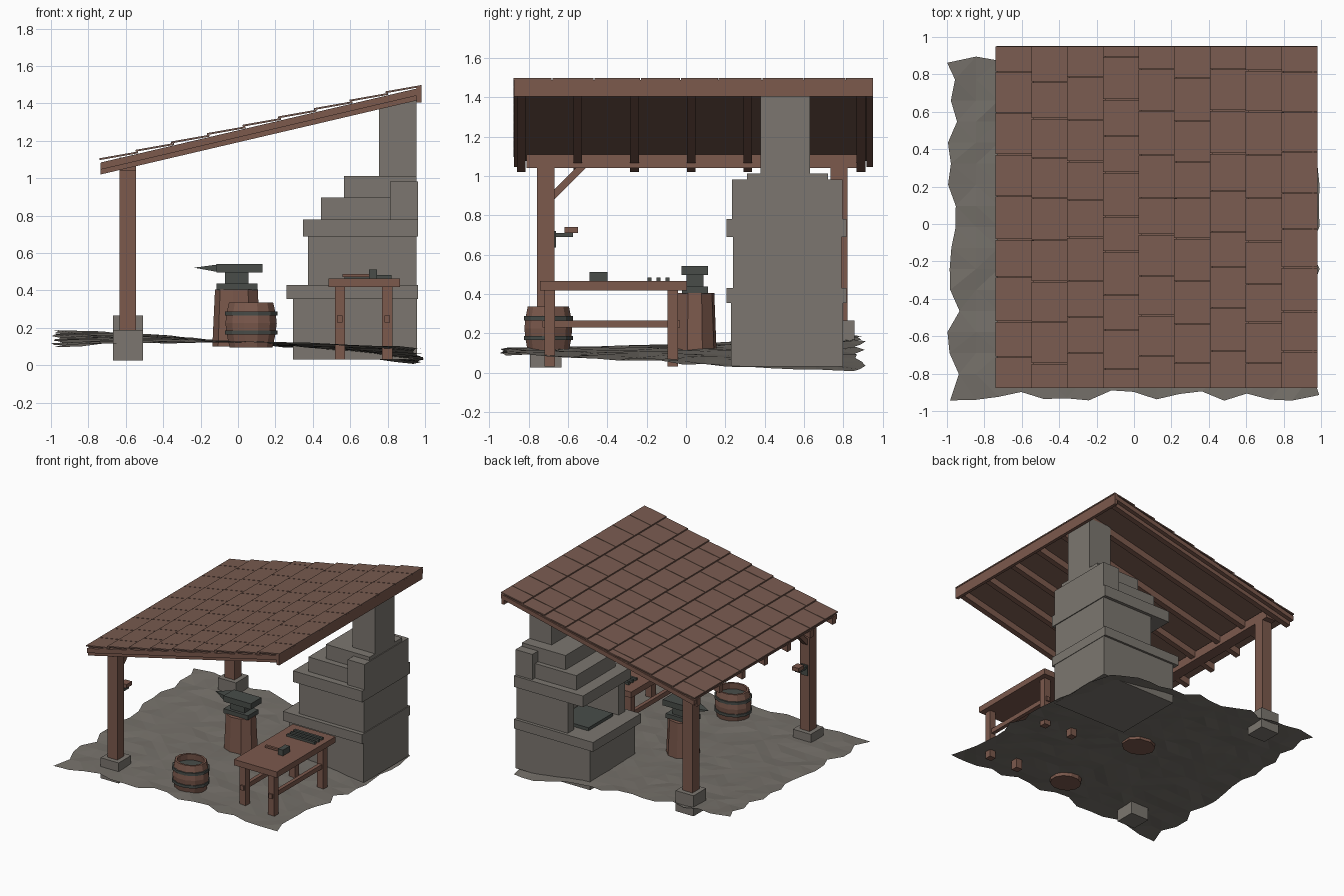
import bpy, bmesh, math, random
from mathutils import Vector

random.seed(4)
old = bpy.data.objects.get("Cube")
if old:
    bpy.data.objects.remove(old, do_unlink=True)


def material(name, rgb):
    m = bpy.data.materials.new(name)
    m.use_nodes = True
    m.diffuse_color = (*rgb, 1)
    bsdf = next(n for n in m.node_tree.nodes if n.type == 'BSDF_PRINCIPLED')
    bsdf.inputs["Base Color"].default_value = (*rgb, 1)
    return m


SHINGLE = material("shingle brown", (.19, .105, .08))
WOOD = material("timber brown", (.2, .1, .073))
STONE = material("stone grey", (.2, .183, .16))
EARTH = material("earth grey", (.18, .165, .145))
IRON = material("dark iron", (.065, .073, .066))


def finish(name, bm, mat):
    bmesh.ops.recalc_face_normals(bm, faces=bm.faces)
    me = bpy.data.meshes.new(name)
    bm.to_mesh(me)
    bm.free()
    me.materials.append(mat)
    ob = bpy.data.objects.new(name, me)
    bpy.context.collection.objects.link(ob)
    return ob


def add_box(bm, x, y, z, warp=None):
    """Box from (min, max) pairs; warp may move each corner."""
    for v in bmesh.ops.create_cube(bm, size=1)["verts"]:
        p = [r[1] if c > 0 else r[0] for c, r in zip(v.co, (x, y, z))]
        v.co = warp(*p) if warp else p


def box(name, mat, x, y, z, warp=None):
    bm = bmesh.new()
    add_box(bm, x, y, z, warp)
    return finish(name, bm, mat)


def lathe(name, mat, profile, sides, centre, sx=1, sy=1):
    """Spin a closed (radius, height) outline about a vertical axis."""
    bm = bmesh.new()
    rings = []
    for r, z in profile:
        ring = []
        for i in range(sides):
            a = math.tau * (i + .5) / sides
            ring.append(bm.verts.new((centre[0] + r * sx * math.cos(a),
                                      centre[1] + r * sy * math.sin(a), z)))
        rings.append(ring)
    for lo, hi in zip(rings, rings[1:]):
        for i in range(sides):
            j = (i + 1) % sides
            bm.faces.new((lo[i], lo[j], hi[j], hi[i]))
    bm.faces.new(rings[0])
    bm.faces.new(rings[-1])
    return finish(name, bm, mat)


# Ground: a ragged, gently twisted sheet
def ground_z(x, y):
    return .1 - .05 * x * (y + .9) + .025 * (1 - x * x) - .012 * max(x, 0)


bm = bmesh.new()
N = 16
bmesh.ops.create_grid(bm, x_segments=N, y_segments=N, size=1)
for v in bm.verts:
    x, y = v.co.x, v.co.y
    nx, ny = x * .965, y * .9 - .015
    if abs(x) > .99:
        nx += random.uniform(-.035, .035)
    if abs(y) > .99:
        ny += random.uniform(-.035, .03)
    v.co = (nx, ny, ground_z(nx, ny) + random.uniform(-.006, .006))
bmesh.ops.triangulate(bm, faces=bm.faces)
finish("ground", bm, EARTH)

# Posts on stone footings, with the eave beam and a brace
for side, y, z in (("front", -.713, .025), ("back", .778, .1)):
    box(side + "_footing", STONE, (-.668, -.508), (y - .08, y + .08), (z, z + .165))
    box(side + "_post", WOOD, (-.633, -.545), (y - .044, y + .044), (z + .15, 1.05))
box("eave_beam", WOOD, (-.633, -.545), (-.81, .87), (1.04, 1.11))
box("post_brace", WOOD, (-.612, -.566), (-.69, -.5), (.86, .91),
    lambda x, y, z: (x, y, z + (y + .69)))

# Tool hung on the front post
box("hook_plate", IRON, (-.62, -.56), (-.67, -.66), (.635, .72))
box("hook_bar", IRON, (-.61, -.57), (-.67, -.575), (.69, .71))
box("hook_peg", WOOD, (-.62, -.56), (-.617, -.548), (.71, .74))


# Roof: everything follows the slope, z given as an offset from it
def slope(x, y, z):
    return (x, y, z + 1.107 + .234 * (x + .74))


box("roof_deck", SHINGLE, (-.73, .975), (-.87, .94), (-.034, -.024), slope)
for i in range(7):
    y = -.838 + i * .288
    box("rafter", WOOD, (-.735, .975), (y - .022, y + .022), (-.088, -.03), slope)
for y in (-.858, .935):
    box("barge_board", WOOD, (-.735, .98), (y - .016, y + .016), (-.062, -.026), slope)
box("ridge_fascia", WOOD, (.955, .98), (-.875, .95), (1.405, 1.487))

# Shingles: nine courses, each tucked under the next one up the slope
bm = bmesh.new()
ROWS, STEP = 9, .191
for r in range(ROWS):
    x0 = -.74 + r * STEP
    x1 = min(x0 + STEP + .015, .982)
    cuts = [-.878]
    y = -.878 + (.11 if r % 2 else .19) + random.uniform(-.03, .03)
    while y < .9:
        cuts.append(y)
        y += .212 + random.uniform(-.025, .025)
    cuts.append(.952)
    for a, b in zip(cuts, cuts[1:]):
        add_box(bm, (x0, x1), (a + .002, b - .002), (-.01, 0),
                lambda x, y, z: slope(x, y, z - .011 * (x - x0) / STEP))
finish("shingles", bm, SHINGLE)

# Forge: stacked stone courses with an open hearth facing the left post
box("forge_base", STONE, (.295, .958), (.23, .798), (.03, .36))
box("hearth_slab", STONE, (.258, .962), (.205, .815), (.355, .43))
box("hearth_back", STONE, (.7, .955), (.24, .79), (.43, .7))
box("hearth_front_wall", STONE, (.375, .955), (.24, .32), (.43, .7))
box("hearth_rear_wall", STONE, (.5, .955), (.71, .79), (.43, .7))
box("hearth_coals", IRON, (.4, .68), (.36, .67), (.43, .455))
box("hood_slab", STONE, (.347, .962), (.205, .815), (.69, .78))
box("hood_lower", STONE, (.445, .955), (.26, .76), (.78, .897))
box("hood_upper", STONE, (.567, .955), (.31, .722), (.897, 1.012))
box("hood_rear", STONE, (.812, .962), (.235, .795), (.78, .983))
box("chimney", STONE, (.755, .955), (.38, .63), (1, 1.43))

# Workbench
box("bench_top", WOOD, (.485, .865), (-.742, .005), (.418, .465))
for x in (.545, .798):
    for y in (-.692, -.067):
        box("bench_leg", WOOD, (x - .027, x + .027), (y - .027, y + .027), (.03, .42))
    box("bench_rail", WOOD, (x - .015, x + .015), (-.73, -.03), (.228, .265))
for y in (-.185, -.14, -.095):
    box("iron_bar", IRON, (.57, .82), (y - .01, y + .01), (.465, .484))
box("hammer_head", IRON, (.7, .743), (-.49, -.4), (.465, .512))
box("hammer_handle", WOOD, (.56, .7), (-.455, -.435), (.472, .488))

# Anvil on a stump
lathe("stump", WOOD, [(.132, .1), (.13, .15), (.118, .405)], 9, (-.005, .045), 1, .85)
box("anvil_foot", IRON, (-.115, .103), (-.02, .112), (.402, .438))
box("anvil_waist", IRON, (-.07, .055), (.003, .09), (.438, .496))
box("anvil_top", IRON, (-.115, .13), (-.022, .112), (.496, .542))
bm = bmesh.new()
tip = bm.verts.new((-.235, .045, .522))
root = [bm.verts.new((-.115, y, z)) for y, z in
        ((-.01, .5), (.1, .5), (.1, .538), (-.01, .538))]
bm.faces.new(root)
for i in range(4):
    bm.faces.new((root[i], root[(i + 1) % 4], tip))
finish("anvil_horn", bm, IRON)

# Open barrel with two hoops
BARREL = (.07, -.7)
lathe("barrel", WOOD, [(.112, .095), (.128, .17), (.134, .225), (.128, .28), (.115, .337),
                       (.098, .337), (.108, .25), (.1, .14)], 12, BARREL, 1.06, .94)
for z in (.165, .265):
    lathe("barrel_hoop", IRON, [(.12, z), (.137, z), (.137, z + .022), (.12, z + .022)],
          12, BARREL, 1.06, .94)
